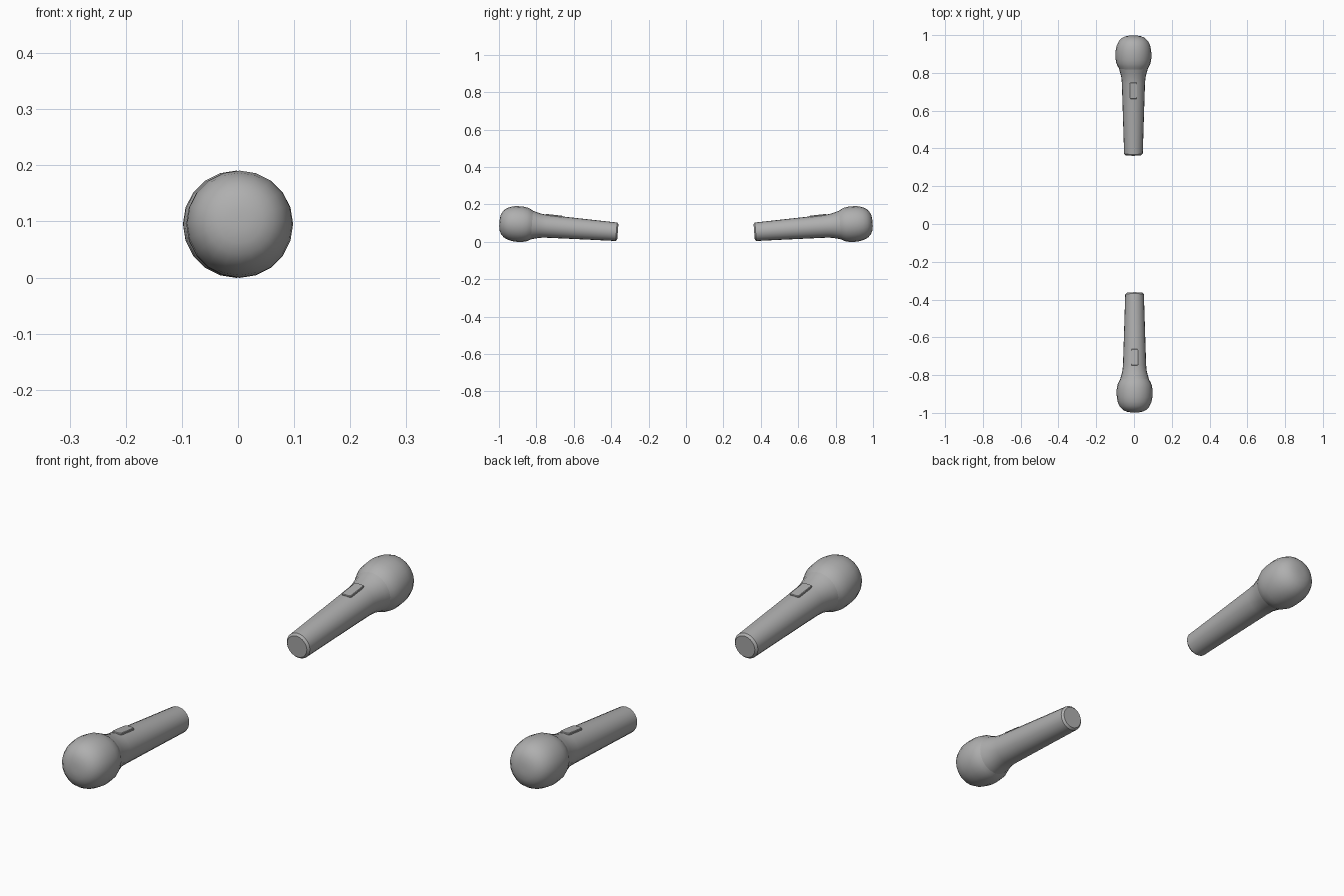
import bpy, bmesh
from math import sin, cos, pi, radians
from mathutils import Matrix

if "Cube" in bpy.data.objects:
    bpy.data.objects.remove(bpy.data.objects["Cube"])

SIDES = 20
TILT = radians(4.5)
TAIL_Y, TAIL_Z = 0.3645, 0.0535

grey = bpy.data.materials.new("dark_grey")
grey.diffuse_color = (0.43, 0.43, 0.43, 1)
grey.use_nodes = True
grey.node_tree.nodes["Principled BSDF"].inputs["Base Color"].default_value = grey.diffuse_color


def finish(name, bm, place):
    bmesh.ops.recalc_face_normals(bm, faces=bm.faces)
    bm.transform(place)
    mesh = bpy.data.meshes.new(name)
    bm.to_mesh(mesh)
    bm.free()
    mesh.materials.append(grey)
    ob = bpy.data.objects.new(name, mesh)
    bpy.context.collection.objects.link(ob)
    bpy.ops.object.select_all(action='DESELECT')
    ob.select_set(True)
    bpy.context.view_layer.objects.active = ob
    bpy.ops.object.shade_smooth_by_angle(angle=radians(32))
    return ob


def lathe(name, profile, place):
    """Revolve (distance, radius) points around the local y axis and cap both ends."""
    bm = bmesh.new()
    rings = [[bm.verts.new((r * cos(2 * pi * i / SIDES), d, r * sin(2 * pi * i / SIDES)))
              for i in range(SIDES)] for d, r in profile]
    for a, b in zip(rings, rings[1:]):
        for i in range(SIDES):
            j = (i + 1) % SIDES
            bm.faces.new((a[i], a[j], b[j], b[i]))
    bm.faces.new(rings[0])
    bm.faces.new(rings[-1])
    return finish(name, bm, place)


# Distances are measured along the axis from the tail end
handle = [(0, 0.042), (0.008, 0.0495), (0.14, 0.0535), (0.28, 0.058),
          (0.385, 0.0615), (0.415, 0.0645), (0.440, 0.071), (0.461, 0.077)]
grille = [(0.461, 0.077), (0.474, 0.0845), (0.490, 0.091), (0.512, 0.0945),
          (0.535, 0.0952), (0.56, 0.0935), (0.585, 0.0875), (0.606, 0.077),
          (0.622, 0.061), (0.631, 0.041), (0.6345, 0.020), (0.635, 0.006)]


def microphone(prefix, turn, x):
    place = (Matrix.Translation((x, 0, 0)) @ Matrix.Rotation(turn, 4, 'Z')
             @ Matrix.Translation((0, TAIL_Y, TAIL_Z)) @ Matrix.Rotation(TILT, 4, 'X'))
    lathe(prefix + "_handle", handle, place)
    lathe(prefix + "_head", grille, place)

    # Switch: bevelled block sunk into the top of the handle
    bm = bmesh.new()
    bmesh.ops.create_cube(bm, size=1, matrix=Matrix.Translation((0, 0.347, 0.053))
                          @ Matrix.Rotation(radians(2), 4, 'X')
                          @ Matrix.Diagonal((0.040, 0.088, 0.022, 1)))
    upright = [e for e in bm.edges
               if abs(e.verts[0].co.z - e.verts[1].co.z) > 0.015]
    bmesh.ops.bevel(bm, geom=upright, offset=0.008, segments=2, profile=0.5, affect='EDGES')
    rim = [e for e in bm.edges if all(v.co.z > 0.057 for v in e.verts)]
    bmesh.ops.bevel(bm, geom=rim, offset=0.002, segments=1, affect='EDGES')
    finish(prefix + "_switch", bm, place)


microphone("back_microphone", 0, -0.003)
microphone("front_microphone", pi, 0.003)
